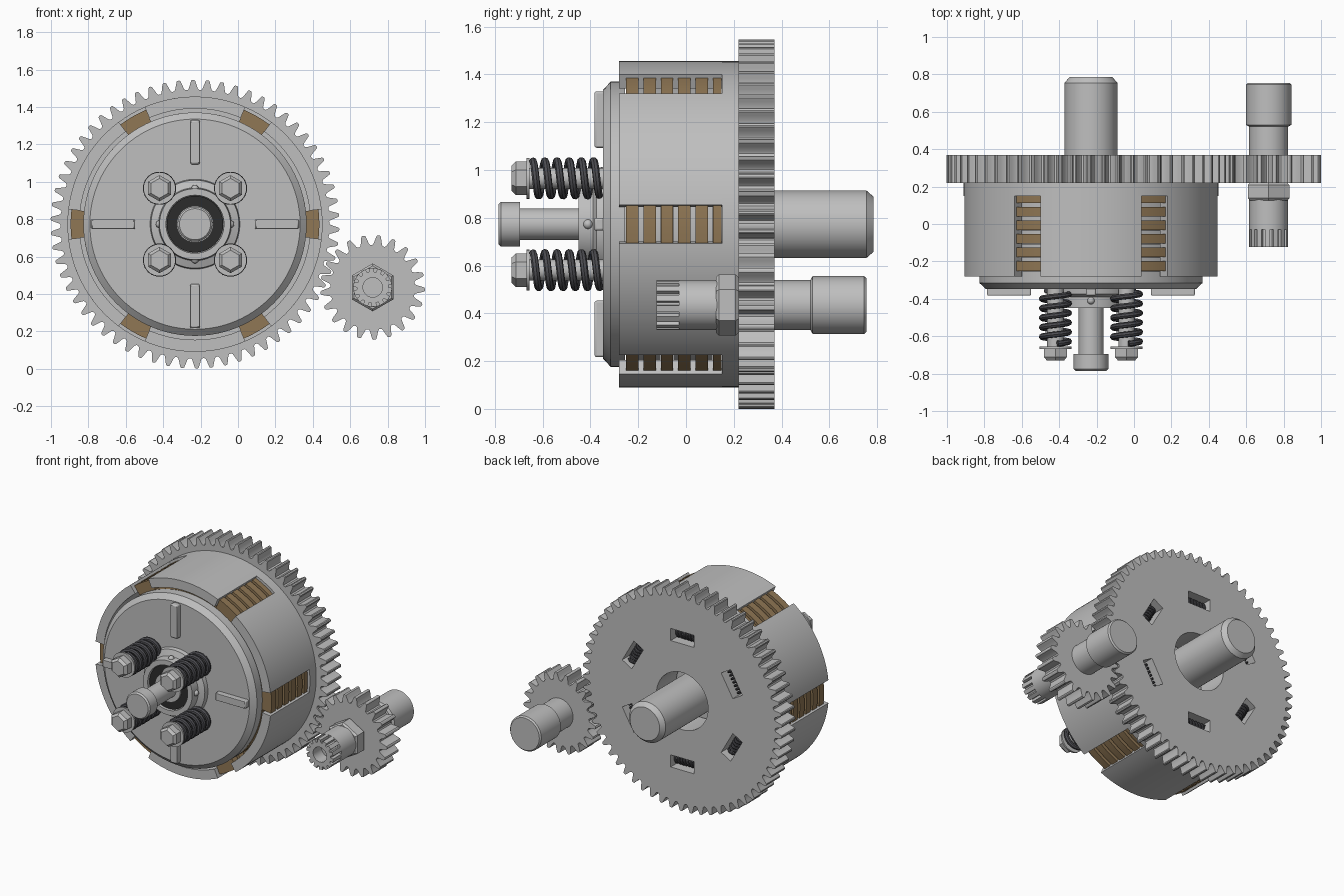
import bpy, bmesh, math
from mathutils import Vector
from math import pi, sin, cos

if "Cube" in bpy.data.objects:
    bpy.data.objects.remove(bpy.data.objects["Cube"])

def material(name, rgb):
    m = bpy.data.materials.new(name)
    m.diffuse_color = (*rgb, 1)
    m.use_nodes = True
    m.node_tree.nodes["Principled BSDF"].inputs["Base Color"].default_value = m.diffuse_color
    return m

STEEL = material("steel_grey", (0.52, 0.52, 0.52))
TAN = material("friction_tan", (0.28, 0.185, 0.09))
SPRING = material("spring_dark_grey", (0.075, 0.075, 0.085))
BLACK = material("bearing_black", (0.025, 0.025, 0.025))

MAIN = (-0.23, 0.773)      # clutch axis (x, z)
PIN = (0.72, 0.435)        # pinion axis (x, z)

def add(name, mesh, mat):
    ob = bpy.data.objects.new(name, mesh)
    mesh.materials.clear()
    mesh.materials.append(mat)
    bpy.context.collection.objects.link(ob)
    return ob

def curve_mesh(name, cu):
    ob = bpy.data.objects.new(name, cu)
    bpy.context.collection.objects.link(ob)
    bpy.context.view_layer.update()
    dg = bpy.context.evaluated_depsgraph_get()
    me = bpy.data.meshes.new_from_object(ob.evaluated_get(dg))
    bpy.data.objects.remove(ob)
    return me

def plate(name, loops, y0, y1, mat, c=MAIN):
    """Flat outline with holes, drawn in x/z and extruded along y."""
    cu = bpy.data.curves.new(name, 'CURVE')
    cu.dimensions, cu.fill_mode, cu.extrude = '2D', 'BOTH', (y1 - y0) / 2
    for pts in loops:
        sp = cu.splines.new('POLY')
        sp.points.add(len(pts) - 1)
        for p, (u, v) in zip(sp.points, pts):
            p.co = (u, v, 0, 1)
        sp.use_cyclic_u = True
    me = curve_mesh(name, cu)
    for v in me.vertices:
        u, w, d = v.co
        v.co = (c[0] + u, (y0 + y1) / 2 - d, c[1] + w)
    bm = bmesh.new()
    bm.from_mesh(me)
    bmesh.ops.remove_doubles(bm, verts=bm.verts, dist=1e-5)
    bmesh.ops.recalc_face_normals(bm, faces=bm.faces)
    bm.to_mesh(me)
    return add(name, me, mat)

def lathe(name, prof, mat, c=MAIN, n=72, closed=False):
    """Spin (radius, y) points about an axis parallel to y."""
    bm = bmesh.new()
    rings = [[bm.verts.new((c[0] + r * cos(pi / 2 + 2 * pi * i / n), y,
                            c[1] + r * sin(pi / 2 + 2 * pi * i / n))) for i in range(n)]
             for r, y in prof]
    pairs = list(zip(rings, rings[1:])) + ([(rings[-1], rings[0])] if closed else [])
    for a, b in pairs:
        for i in range(n):
            j = (i + 1) % n
            bm.faces.new((a[i], a[j], b[j], b[i]))
    if not closed:
        bm.faces.new(rings[0])
        bm.faces.new(rings[-1])
    bmesh.ops.recalc_face_normals(bm, faces=bm.faces)
    me = bpy.data.meshes.new(name)
    bm.to_mesh(me)
    bm.free()
    return add(name, me, mat)

def coil(name, start, axis, length, radius, wire, turns):
    axis = Vector(axis).normalized()
    a = axis.orthogonal().normalized()
    b = axis.cross(a)
    cu = bpy.data.curves.new(name, 'CURVE')
    cu.dimensions, cu.bevel_depth, cu.bevel_resolution, cu.use_fill_caps = '3D', wire, 2, True
    n = int(turns * 20)
    sp = cu.splines.new('POLY')
    sp.points.add(n)
    for i, p in enumerate(sp.points):
        t = 2 * pi * turns * i / n
        p.co = (*(Vector(start) + axis * length * i / n + radius * (cos(t) * a + sin(t) * b)), 1)
    return add(name, curve_mesh(name, cu), SPRING)

def polar(r, a):
    return (r * cos(a), r * sin(a))

def circle(r, n=72):
    return [polar(r, 2 * pi * i / n) for i in range(n)]

def arc(r, a0, a1, n=12):
    return [polar(r, a0 + (a1 - a0) * i / n) for i in range(n + 1)]

def teeth(n, tip, root, phase):
    d = tip - root
    shape = [(-.42, 0), (-.33, .12), (-.21, .6), (-.13, .93), (-.06, 1),
             (.06, 1), (.13, .93), (.21, .6), (.33, .12), (.42, 0)]
    return [polar(root + d * h, phase + 2 * pi * (i + f) / n) for i in range(n) for f, h in shape]

def rect(r0, r1, w, a):
    """Rectangle from radius r0 to r1, turned to angle a."""
    return [(r * cos(a) - t * sin(a), r * sin(a) + t * cos(a))
            for r, t in ((r0, -w), (r1, -w), (r1, w), (r0, w))]

# large ring gear with six damper windows
mesh_dir = math.atan2(PIN[1] - MAIN[1], PIN[0] - MAIN[0])
windows = [pi / 6 + k * pi / 3 for k in range(6)]
plate("ring_gear", [teeth(62, .772, .718, mesh_dir), circle(.2)]
      + [rect(.40, .485, .09, a) for a in windows], .22, .37, STEEL)
for k, a in enumerate(windows):
    x, z = polar(.4425, a)
    t = Vector((-sin(a), 0, cos(a)))
    coil(f"damper_spring_{k}", Vector((MAIN[0] + x, .30, MAIN[1] + z)) - t * .085, t, .17, .03, .009, 7)

# clutch basket: back wall and six fingers
HALF = .118
plate("basket_back", [circle(.682, 120), circle(.2)], .15, .22, STEEL)
for k in range(6):
    a0, a1 = k * pi / 3 + HALF, (k + 1) * pi / 3 - HALF
    plate(f"basket_finger_{k}", [arc(.682, a0, a1, 18) + arc(.618, a1, a0, 18)], -.28, .15, STEEL)

# friction plates with tabs, and steel plates between them
tabbed = []
for k in range(6):
    c = k * pi / 3
    tabbed += arc(.665, c - HALF, c + HALF, 4) + arc(.597, c + HALF, c + pi / 3 - HALF, 12)
for i in range(6):
    y = -.25 + .0725 * i
    plate(f"friction_plate_{i}", [tabbed, circle(.44)], y, min(y + .051, .149), TAN)
    if i < 5:
        plate(f"steel_plate_{i}", [circle(.59), circle(.43)], y + .052, y + .0715, STEEL)

# inner hub and main shaft
lathe("inner_hub", [(.42, -.29), (.42, .14)], STEEL)
lathe("main_shaft", [(.141, .1), (.141, .755), (.115, .785)], STEEL)

# pressure plate with conical centre boss and ribs
lathe("pressure_plate", [(.597, -.255), (.597, -.315), (.562, -.347), (.24, -.347), (.235, -.375),
                         (.195, -.39), (.19, -.45), (.155, -.45), (.15, -.30), (.15, -.255)],
      STEEL, n=96, closed=True)
for k in range(4):
    a = k * pi / 2
    rib = plate(f"pressure_rib_{k}", [rect(.32, .556, .026, a)], -.383, -.34, STEEL)
    bev = rib.modifiers.new("edge", 'BEVEL')
    bev.width, bev.segments = .008, 2
    # small dimple plug on each side of the boss
    x, z = polar(.19, a)
    bm = bmesh.new()
    bmesh.ops.create_uvsphere(bm, u_segments=12, v_segments=8, radius=.02)
    bmesh.ops.translate(bm, verts=bm.verts, vec=(MAIN[0] + x, -.41, MAIN[1] + z))
    me = bpy.data.meshes.new("boss_plug")
    bm.to_mesh(me)
    bm.free()
    add(f"boss_plug_{k}", me, STEEL)

# release bearing and push rod
lathe("release_bearing", [(.05, -.30), (.151, -.30), (.151, -.435), (.098, -.435), (.098, -.425), (.05, -.425)],
      BLACK, closed=True)
lathe("push_rod", [(.098, -.30), (.098, -.45), (.066, -.45), (.066, -.695), (.093, -.695),
                   (.093, -.775), (.083, -.785)], STEEL)

# four spring bolts
for k, (sx, sz) in enumerate(((-1, -1), (1, -1), (-1, 1), (1, 1))):
    c = (MAIN[0] + sx * .19, MAIN[1] + sz * .192)
    lathe(f"spring_post_{k}", [(.044, -.34), (.044, -.66)], STEEL, c, 32)
    lathe(f"bolt_washer_{k}", [(.086, -.655), (.086, -.667)], STEEL, c, 32)
    lathe(f"bolt_head_{k}", [(.07, -.667), (.07, -.712), (.053, -.73)], STEEL, c, 6)
    coil(f"pressure_spring_{k}", (c[0], -.355, c[1]), (0, -1, 0), .285, .073, .016, 5.6)

# pinion gear with shaft, nut and splined end
plate("pinion_gear", [teeth(21, .28, .226, mesh_dir + pi + pi / 21)], .22, .37, STEEL, PIN)
lathe("pinion_shaft", [(.104, .36), (.104, .52), (.121, .53), (.121, .745), (.112, .755)], STEEL, PIN)
lathe("pinion_nut", [(.115, .125), (.128, .138), (.128, .208), (.115, .221)], STEEL, PIN, 6)
lathe("pinion_neck", [(.104, -.03), (.104, .14)], STEEL, PIN)
spline = [polar(r, 2 * pi * (i + f) / 14) for i in range(14)
          for f, r in ((0, .084), (.3, .084), (.36, .104), (.94, .104))]
plate("pinion_spline", [spline, circle(.052, 40)], -.123, -.03, STEEL, PIN)

# smooth round surfaces, keep edges sharp
for ob in bpy.context.collection.objects:
    ob.select_set(True)
    bpy.context.view_layer.objects.active = ob
bpy.ops.object.shade_smooth_by_angle(angle=math.radians(32))
